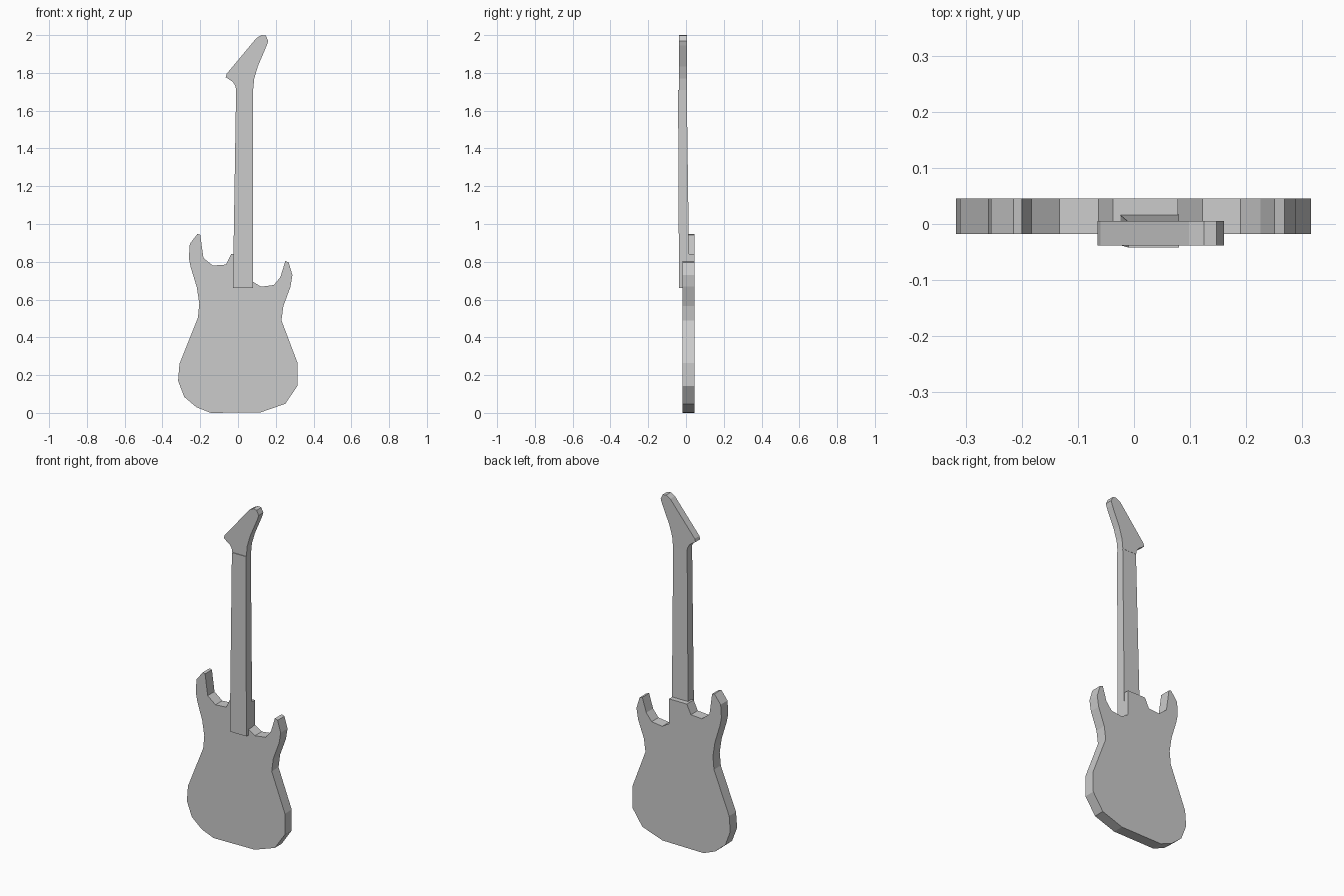
import bpy
import bmesh

cube = bpy.data.objects.get("Cube")
if cube:
    bpy.data.objects.remove(cube, do_unlink=True)

# Single plain grey finish
grey = bpy.data.materials.new("plain_grey")
grey.use_nodes = True
colour = (0.6, 0.6, 0.6, 1)
grey.diffuse_color = colour
grey.node_tree.nodes["Principled BSDF"].inputs["Base Color"].default_value = colour


def loft(name, start, end):
    """Closed solid between two matching loops of points."""
    bm = bmesh.new()
    a = [bm.verts.new(p) for p in start]
    b = [bm.verts.new(p) for p in end]
    bm.faces.new(a)
    bm.faces.new(b[::-1])
    n = len(a)
    for i in range(n):
        j = (i + 1) % n
        bm.faces.new((a[i], b[i], b[j], a[j]))
    bmesh.ops.recalc_face_normals(bm, faces=bm.faces)
    mesh = bpy.data.meshes.new(name)
    bm.to_mesh(mesh)
    bm.free()
    mesh.materials.append(grey)
    obj = bpy.data.objects.new(name, mesh)
    bpy.context.collection.objects.link(obj)
    return obj


def slab(name, outline, front, back):
    """Front outline (x, z) given thickness along y."""
    return loft(name, [(x, front, z) for x, z in outline],
                [(x, back, z) for x, z in outline])


def section(left, right, front, back, z):
    return [(left, front, z), (right, front, z), (right, back, z), (left, back, z)]


# Body: right side and long horn, neck block, short horn, left side
body_outline = [
    (-.145, 0), (-.22, .03), (-.285, .085), (-.317, .17), (-.31, .26),
    (-.212, .505), (-.205, .58), (-.218, .665), (-.25, .77), (-.26, .82),
    (-.255, .895), (-.215, .947), (-.2, .943), (-.183, .82), (-.133, .78),
    (-.063, .785), (-.037, .84),
    (.078, .84), (.078, .695), (.122, .668), (.19, .677), (.225, .72),
    (.25, .803), (.268, .797), (.288, .73), (.278, .668), (.24, .565),
    (.23, .49), (.315, .265), (.315, .143), (.25, .048), (.12, .003),
]
slab("body", body_outline, -.018, .045)

# Neck: tapers in width and depth towards the headstock
loft("neck", section(-.027, .08, -.037, .018, .66),
     section(-.01, .08, -.042, .004, 1.71))

# Headstock: angled, pointed to one side
headstock_outline = [
    (-.01, 1.71), (-.014, 1.73), (-.027, 1.752), (-.065, 1.777), (-.06, 1.795),
    (.098, 1.985), (.125, 2), (.147, 1.997), (.16, 1.97), (.152, 1.945),
    (.105, 1.835), (.086, 1.77), (.08, 1.71),
]
slab("headstock", headstock_outline, -.038, .005)
